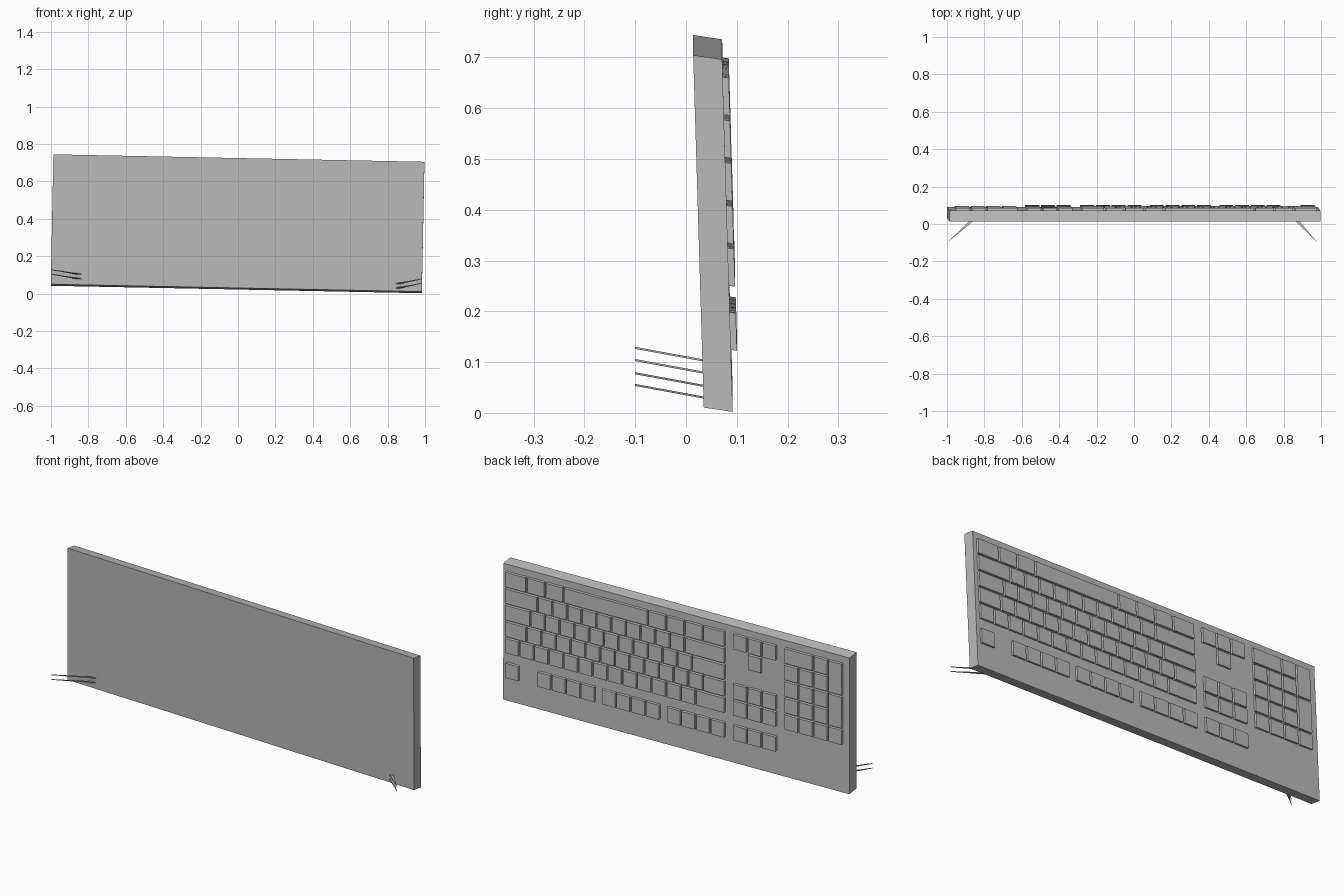
import bpy
import bmesh
from mathutils import Matrix, Vector

old = bpy.data.objects.get("Cube")
if old:
    bpy.data.objects.remove(old, do_unlink=True)

# One plain grey for the whole model
grey = bpy.data.materials.new("plain_grey")
grey.use_nodes = True
grey.diffuse_color = (0.5, 0.5, 0.5, 1)
grey.node_tree.nodes["Principled BSDF"].inputs["Base Color"].default_value = (0.5, 0.5, 0.5, 1)

# Slanted frame: along the board, up the board, out through the keys
ORIGIN = Vector((0.983, 0.092, 0.002))
ALONG = Vector((-1, 0, 0.02))
UP = Vector((0.02, -0.03, 1))
OUT = Vector((0, 1, -0.15))
FRAME = Matrix((ALONG, UP, OUT)).transposed().to_4x4()
FRAME.translation = ORIGIN

WIDTH, HEIGHT, DEPTH = 1.984, 0.694, 0.057
UNIT, GAP, KEY_RISE = 0.0842, 0.01, 0.012
SIDE_MARGIN, TOP_MARGIN = 0.02, 0.035


def finish(bm, name):
    bmesh.ops.recalc_face_normals(bm, faces=bm.faces)
    mesh = bpy.data.meshes.new(name)
    bm.to_mesh(mesh)
    bm.free()
    mesh.materials.append(grey)
    obj = bpy.data.objects.new(name, mesh)
    bpy.context.collection.objects.link(obj)


def add_box(bm, low, high):
    low, high = Vector(low), Vector(high)
    place = Matrix.Translation((low + high) / 2) @ Matrix.Diagonal((*(high - low), 1))
    bmesh.ops.create_cube(bm, size=1, matrix=FRAME @ place)


def add_key(bm, col, row, wide=1, tall=1):
    left = SIDE_MARGIN + col * UNIT
    top = HEIGHT - TOP_MARGIN - row * UNIT
    add_box(bm, (left, top - tall * UNIT + GAP, -0.002),
            (left + wide * UNIT - GAP, top, KEY_RISE))


def key_group(name, keys):
    bm = bmesh.new()
    for key in keys:
        add_key(bm, *key)
    finish(bm, name)


# Board
bm = bmesh.new()
add_box(bm, (0, 0, -DEPTH), (WIDTH, HEIGHT, 0))
finish(bm, "board")

# Main key rows, the space bar row uppermost
rows = {
    "space_bar_row": [1.5, 1.25, 1.25, 5.75, 1.25, 1.25, 1.25, 1.5],
    "shift_row": [2.25] + [1] * 10 + [2.75],
    "home_row": [1.75] + [1] * 11 + [2.25],
    "tab_row": [1.5] + [1] * 12 + [1.5],
    "number_row": [1] * 13 + [2],
}
for row, (name, widths) in enumerate(rows.items()):
    key_group(name, [(sum(widths[:i]), row, w) for i, w in enumerate(widths)])

# Function row, set half a key apart
FUNCTION = 5.5
key_group("function_row", [(0, FUNCTION)] + [
    (start + i, FUNCTION) for start in (2.17, 6.58, 11) for i in range(4)])

# Arrow and navigation keys
NAV = 15.5
key_group("arrow_keys", [(NAV + i, 0) for i in range(3)] + [(NAV + 1, 1)])
key_group("navigation_keys", [(NAV + i, r) for r in (3, 4, FUNCTION) for i in range(3)])

# Number pad with a wide key and two tall ones
PAD = 19
key_group("number_pad",
          [(PAD, 0, 2), (PAD + 2, 0), (PAD + 3, 0, 1, 2), (PAD + 3, 2, 1, 2), (PAD + 3, 4)]
          + [(PAD + i, r) for r in range(1, 5) for i in range(3)])


# Folding feet: pairs of thin triangular plates
def foot(name, side, root, tip, heights):
    bm = bmesh.new()
    for z in heights:
        outline = [(side * root, 0.036, z), (side * (root + 0.025), 0.036, z),
                   (side * tip, -0.1, z + 0.025)]
        face = bm.faces.new([bm.verts.new(p) for p in outline])
        made = bmesh.ops.extrude_face_region(bm, geom=[face])["geom"]
        bmesh.ops.translate(bm, vec=(0, 0, 0.004),
                            verts=[v for v in made if isinstance(v, bmesh.types.BMVert)])
    finish(bm, name)


foot("right_foot", -1, 0.834, 1.0, (0.077, 0.101))
foot("left_foot", 1, 0.842, 0.981, (0.028, 0.051))
